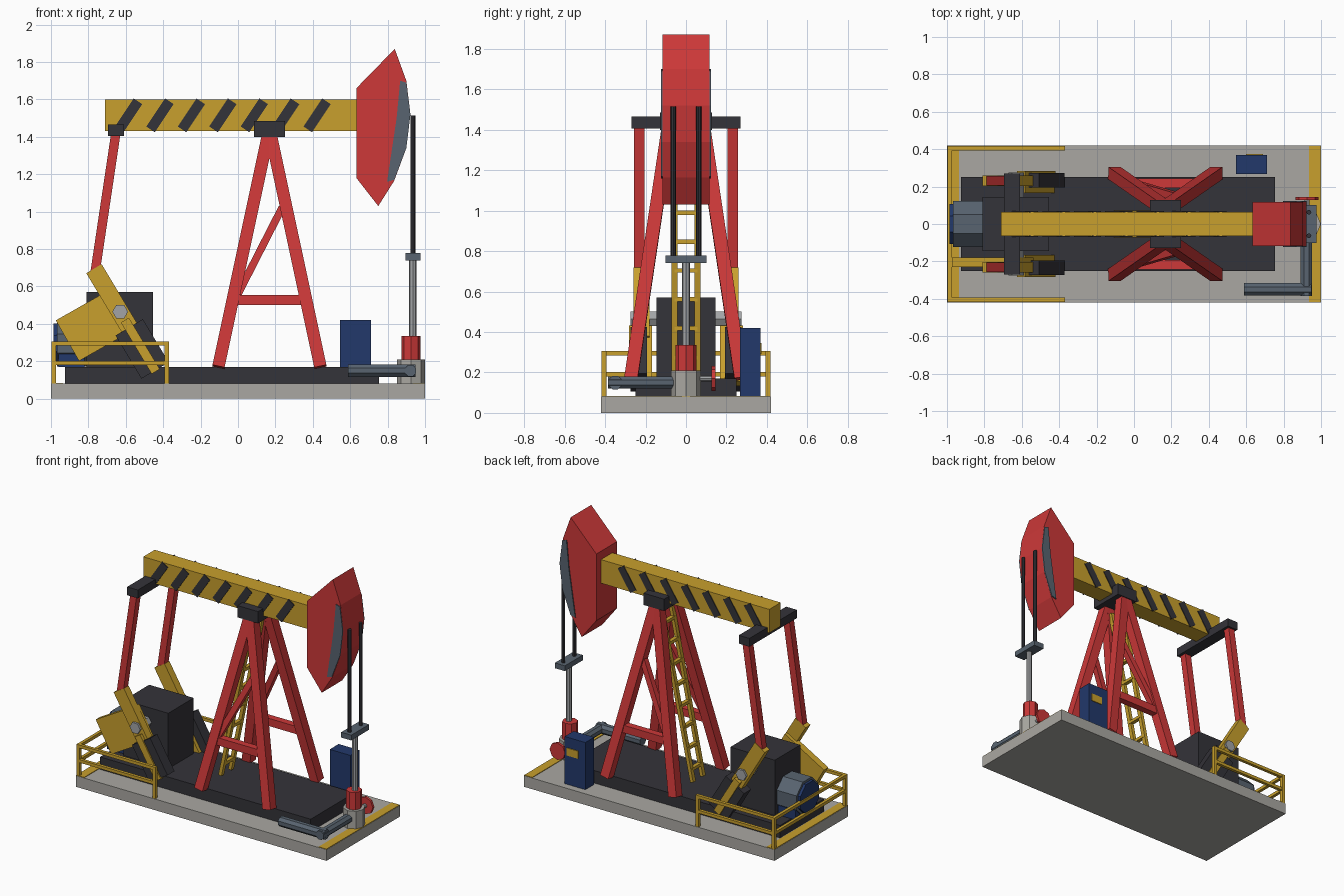
import bpy, bmesh, math
from mathutils import Vector, Matrix

cube = bpy.data.objects.get("Cube")
if cube:
    bpy.data.objects.remove(cube, do_unlink=True)


def material(name, r, g, b):
    m = bpy.data.materials.new(name)
    m.use_nodes = True
    m.diffuse_color = (r, g, b, 1)
    m.node_tree.nodes["Principled BSDF"].inputs["Base Color"].default_value = (r, g, b, 1)
    return m


RED = material("red paint", 0.61, 0.04, 0.04)
YELLOW = material("yellow paint", 0.58, 0.35, 0.026)
DARK = material("dark iron", 0.034, 0.033, 0.041)
CONCRETE = material("concrete", 0.40, 0.39, 0.36)
STEEL = material("blue grey steel", 0.098, 0.127, 0.162)
BLUE = material("blue paint", 0.016, 0.04, 0.145)
LIGHT = material("bright steel", 0.36, 0.37, 0.38)


def finish(name, bm, mat):
    bmesh.ops.recalc_face_normals(bm, faces=bm.faces)
    mesh = bpy.data.meshes.new(name)
    bm.to_mesh(mesh)
    bm.free()
    mesh.materials.append(mat)
    ob = bpy.data.objects.new(name, mesh)
    bpy.context.scene.collection.objects.link(ob)
    return ob


def box(name, mat, x, y, z):
    """Axis-aligned box from (low, high) ranges."""
    bm = bmesh.new()
    bmesh.ops.create_cube(bm, size=1)
    lo, hi = Vector((x[0], y[0], z[0])), Vector((x[1], y[1], z[1]))
    bmesh.ops.scale(bm, vec=hi - lo, verts=bm.verts)
    bmesh.ops.translate(bm, vec=(lo + hi) / 2, verts=bm.verts)
    return finish(name, bm, mat)


def frame(p, q):
    """Matrix at the middle of p-q whose z axis runs along it."""
    d = (q - p).normalized()
    ref = Vector((0, 1, 0)) if abs(d.y) < 0.9 else Vector((0, 0, 1))
    side = ref.cross(d).normalized()
    rot = Matrix((side, d.cross(side), d)).transposed().to_4x4()
    return Matrix.Translation((p + q) / 2) @ rot


def bar(name, mat, p, q, width, depth):
    """Rectangular bar from p to q; depth is measured along y."""
    p, q = Vector(p), Vector(q)
    bm = bmesh.new()
    bmesh.ops.create_cube(bm, size=1)
    bmesh.ops.scale(bm, vec=(width, depth, (q - p).length), verts=bm.verts)
    bmesh.ops.transform(bm, matrix=frame(p, q), verts=bm.verts)
    return finish(name, bm, mat)


def rod(name, mat, p, q, radius, sides=8, turn=0.0):
    p, q = Vector(p), Vector(q)
    bm = bmesh.new()
    bmesh.ops.create_cone(bm, cap_ends=True, segments=sides, radius1=radius,
                          radius2=radius, depth=(q - p).length)
    bmesh.ops.transform(bm, matrix=frame(p, q) @ Matrix.Rotation(turn, 4, "Z"), verts=bm.verts)
    return finish(name, bm, mat)


def plate(name, mat, outline, y0, y1):
    """Extrude an x-z outline along y."""
    bm = bmesh.new()
    face = bm.faces.new([bm.verts.new((x, y0, z)) for x, z in outline])
    new = bmesh.ops.extrude_face_region(bm, geom=[face])["geom"]
    bmesh.ops.translate(bm, vec=(0, y1 - y0, 0),
                        verts=[v for v in new if isinstance(v, bmesh.types.BMVert)])
    return finish(name, bm, mat)


SIDES = ((-1, "right"), (1, "left"))
EIGHTH = math.pi / 8

# Foundation, hazard strips and skid
box("foundation", CONCRETE, (-1, 1), (-0.42, 0.42), (0, 0.08))
box("rear_strip", YELLOW, (-0.998, -0.935), (-0.418, 0.418), (0.08, 0.084))
box("front_strip", YELLOW, (0.935, 0.998), (-0.418, 0.418), (0.08, 0.084))
box("skid", DARK, (-0.925, 0.755), (-0.25, 0.25), (0.08, 0.17))

# Walking beam with slanted stripes
box("walking_beam", YELLOW, (-0.71, 0.64), (-0.065, 0.065), (1.43, 1.6))
for s, side in SIDES:
    for i in range(7):
        x = -0.585 + 0.168 * i
        bar(f"{side}_stripe_{i}", DARK, (x - 0.05, s * 0.066, 1.44),
            (x + 0.05, s * 0.066, 1.59), 0.055, 0.009)
box("saddle_bearing", DARK, (0.085, 0.25), (-0.128, 0.128), (1.40, 1.485))
box("equalizer", DARK, (-0.695, -0.61), (-0.27, 0.27), (1.405, 1.465))

# Head with steel cheek plates
plate("beam_head", RED, [(0.633, 1.18), (0.633, 1.66), (0.838, 1.87), (0.9, 1.70),
                         (0.922, 1.52), (0.9, 1.34), (0.835, 1.165), (0.75, 1.03)], -0.117, 0.117)
cheek = [(0.867, 1.70), (0.9, 1.69), (0.922, 1.52), (0.9, 1.34), (0.835, 1.17),
         (0.797, 1.16), (0.848, 1.5)]
for s, side in SIDES:
    plate(f"{side}_cheek", STEEL, cheek, s * 0.117, s * 0.124)

# A-frame tower: legs, cross bars and diagonal braces
AXIS = 0.168


def leg_y(z):
    return 0.272 - 0.185 * (z - 0.17) / 1.24


for s, side in SIDES:
    for e, end in ((-1, "rear"), (1, "front")):
        bar(f"{side}_{end}_leg", RED, (AXIS + e * 0.273, s * leg_y(0.17), 0.17),
            (AXIS + e * 0.005, s * leg_y(1.42), 1.42), 0.066, 0.066)
    y = s * leg_y(0.53)
    bar(f"{side}_cross_bar", RED, (AXIS - 0.19, y, 0.528), (AXIS + 0.19, y, 0.528), 0.055, 0.05)
    bar(f"{side}_brace", RED, (0.0, s * leg_y(0.56), 0.56), (0.235, s * leg_y(1.02), 1.02), 0.04, 0.04)

# Ladder up the rear of the tower
for s, side in SIDES:
    bar(f"{side}_ladder_rail", YELLOW, (-0.095, s * 0.056, 0.19), (0.155, s * 0.056, 1.36), 0.025, 0.03)
for i in range(8):
    z = 0.275 + 0.143 * i
    x = -0.095 + 0.25 * (z - 0.19) / 1.17
    bar(f"ladder_rung_{i}", YELLOW, (x, -0.056, z), (x, 0.056, z), 0.028, 0.022)

# Gearbox, crank shaft and motor
box("gearbox", DARK, (-0.81, -0.455), (-0.145, 0.145), (0.17, 0.57))
rod("crank_shaft", LIGHT, (-0.63, -0.275, 0.465), (-0.63, 0.275, 0.465), 0.042, 6, math.pi / 6)
rod("motor", STEEL, (-0.968, 0, 0.295), (-0.80, 0, 0.295), 0.133, 8, EIGHTH)
rod("motor_cap", BLUE, (-0.987, 0, 0.295), (-0.968, 0, 0.295), 0.115, 8, EIGHTH)
box("motor_foot", BLUE, (-0.96, -0.82), (-0.122, 0.122), (0.17, 0.24))
bar("belt_guard", YELLOW, (-0.912, -0.205, 0.31), (-0.60, -0.205, 0.488), 0.25, 0.05)

# Cranks, counterweights and pitman arms
top, low = Vector((-0.77, 0, 0.695)), Vector((-0.44, 0, 0.145))
for s, side in SIDES:
    def at(t, y):
        return top.lerp(low, t) + Vector((0, s * y, 0))
    bar(f"{side}_crank", YELLOW, at(0, 0.232), at(0.6, 0.232), 0.095, 0.055)
    bar(f"{side}_counterweight", DARK, at(0.57, 0.234), at(0.99, 0.234), 0.17, 0.08)
    bar(f"{side}_weight_strap", YELLOW, at(0.5, 0.225), at(1, 0.225), 0.05, 0.116)
    bar(f"{side}_pitman", RED, (-0.765, s * 0.231, 0.67), (-0.653, s * 0.231, 1.42), 0.05, 0.05)

# Bridle rods, carrier bar and polished rod
WELL = 0.935
for s, side in SIDES:
    rod(f"{side}_bridle_rod", DARK, (WELL, s * 0.063, 0.76), (WELL, s * 0.063, 1.515), 0.013)
box("carrier_bar", STEEL, (0.895, 0.975), (-0.102, 0.102), (0.74, 0.778))
rod("polished_rod", LIGHT, (WELL, 0, 0.3), (WELL, 0, 0.745), 0.02)

# Wellhead with stuffing box, valve wheel and flow pipe
rod("wellhead", CONCRETE, (0.925, 0, 0.08), (0.925, 0, 0.21), 0.074)
rod("stuffing_box", RED, (0.925, 0, 0.2), (0.925, 0, 0.335), 0.052)
rod("valve_stem", LIGHT, (0.925, 0.05, 0.17), (0.925, 0.14, 0.17), 0.014)
rod("valve_wheel", RED, (0.925, 0.127, 0.17), (0.925, 0.145, 0.17), 0.062)
rod("flow_pipe_out", STEEL, (0.922, -0.06, 0.15), (0.922, -0.385, 0.15), 0.033, 8, EIGHTH)
rod("flow_pipe_along", STEEL, (0.95, -0.35, 0.15), (0.587, -0.35, 0.15), 0.036, 8, EIGHTH)

# Control cabinet with label plate
box("cabinet", BLUE, (0.545, 0.71), (0.267, 0.368), (0.08, 0.42))
box("cabinet_plate", YELLOW, (0.60, 0.69), (0.368, 0.374), (0.29, 0.345))

# Guard rail around the rear end
for s, side in SIDES:
    y = s * 0.405
    for x, end in ((-0.985, "rear"), (-0.38, "front")):
        bar(f"{side}_{end}_rail_post", YELLOW, (x, y, 0.08), (x, y, 0.305), 0.024, 0.024)
    for z, level in ((0.19, "lower"), (0.295, "upper")):
        bar(f"{side}_{level}_rail", YELLOW, (-0.997, y, z), (-0.368, y, z), 0.022, 0.022)
for z, level in ((0.19, "lower"), (0.295, "upper")):
    bar(f"rear_{level}_rail", YELLOW, (-0.985, -0.405, z), (-0.985, 0.405, z), 0.022, 0.022)
